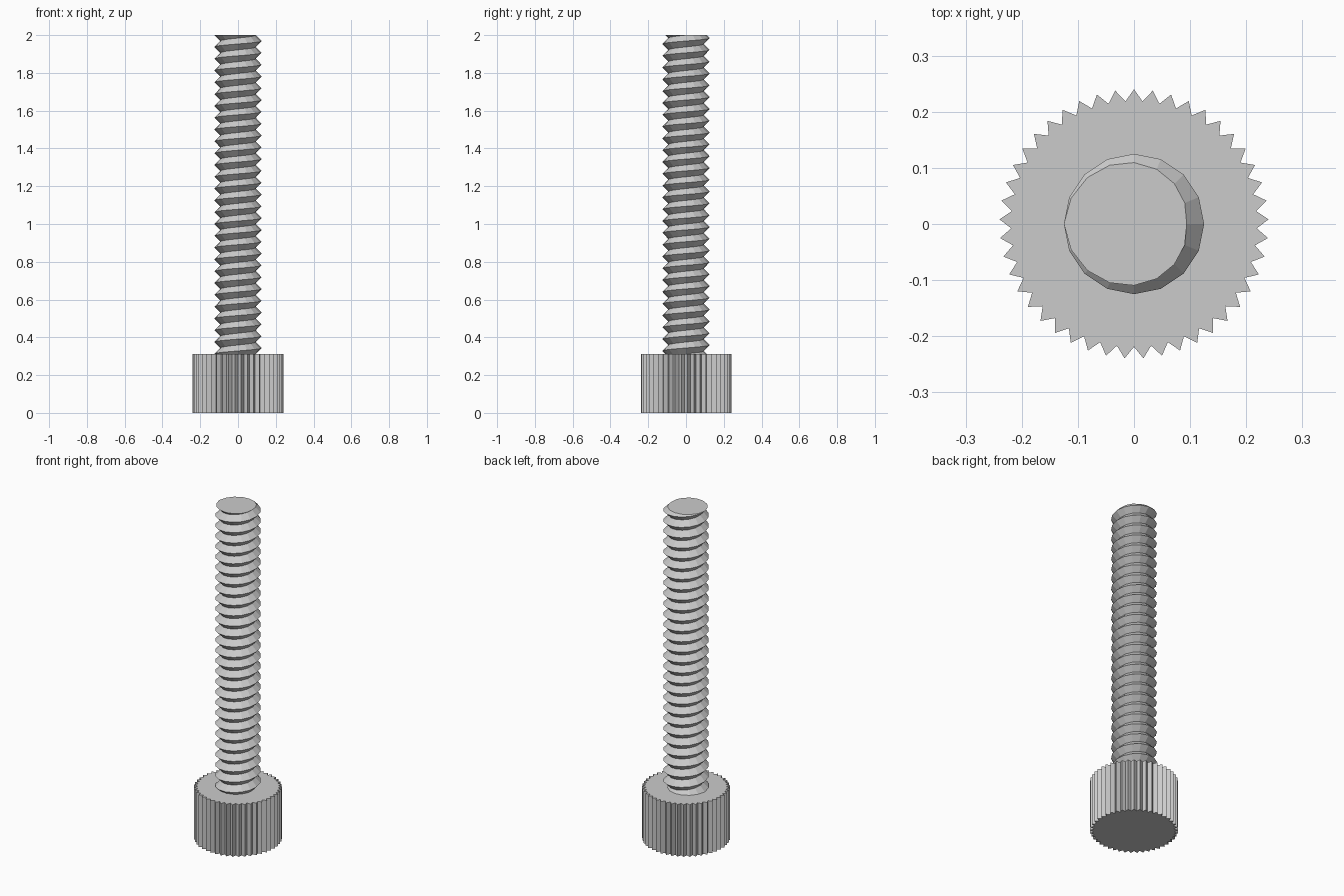
import bpy
import bmesh
from math import sin, cos, pi

if "Cube" in bpy.data.objects:
    bpy.data.objects.remove(bpy.data.objects["Cube"], do_unlink=True)

HEIGHT = 2.0
HEAD_TOP = 0.3125
TEETH = 45
TIP_R, VALLEY_R = 0.24, 0.219
CREST_R, ROOT_R = 0.125, 0.094
PITCH = 0.0625
SIDES = 16

steel = bpy.data.materials.new("grey_steel")
steel.use_nodes = True
steel.diffuse_color = (0.6, 0.6, 0.6, 1)
steel.node_tree.nodes["Principled BSDF"].inputs["Base Color"].default_value = (0.6, 0.6, 0.6, 1)


def finish(bm, name):
    bmesh.ops.recalc_face_normals(bm, faces=bm.faces)
    mesh = bpy.data.meshes.new(name)
    bm.to_mesh(mesh)
    bm.free()
    mesh.materials.append(steel)
    obj = bpy.data.objects.new(name, mesh)
    bpy.context.collection.objects.link(obj)
    return obj


# Knurled head: star outline pulled up into a prism
bm = bmesh.new()
outline = []
for i in range(TEETH * 2):
    r = VALLEY_R if i % 2 else TIP_R
    a = pi / 2 + pi * i / TEETH
    outline.append(bm.verts.new((r * cos(a), r * sin(a), 0)))
base = bm.faces.new(outline)
top = bmesh.ops.extrude_face_region(bm, geom=[base], use_keep_orig=True)["geom"]
bmesh.ops.translate(bm, vec=(0, 0, HEAD_TOP),
                    verts=[v for v in top if isinstance(v, bmesh.types.BMVert)])
finish(bm, "knurled_head")

# Threaded shank: right-handed V thread, a crest ending at -x on the top plane
bm = bmesh.new()
turns = int((HEIGHT - HEAD_TOP) / PITCH) + 4
start = HEIGHT - (turns - 1.5) * PITCH
rows = []
for i in range(turns * 2 + 1):
    r = ROOT_R if i % 2 else CREST_R
    row = []
    for k in range(SIDES + 1):
        a = 2 * pi * k / SIDES
        z = start + PITCH * (i / 2 + k / SIDES)
        row.append(bm.verts.new((r * cos(a), r * sin(a), z)))
    rows.append(row)
for low, high in zip(rows, rows[1:]):
    for k in range(SIDES):
        bm.faces.new((low[k], low[k + 1], high[k + 1], high[k]))
bmesh.ops.remove_doubles(bm, verts=bm.verts, dist=0.0005)

# Cut both ends level and cap them
for z, direction in ((HEIGHT, 1), (HEAD_TOP - 0.02, -1)):
    bmesh.ops.bisect_plane(bm, geom=bm.verts[:] + bm.edges[:] + bm.faces[:], dist=0.00001,
                           plane_co=(0, 0, z), plane_no=(0, 0, direction), clear_outer=True)
    rim = [e for e in bm.edges if e.is_boundary
           and all(abs(v.co.z - z) < 0.0001 for v in e.verts)]
    bmesh.ops.edgeloop_fill(bm, edges=rim)
finish(bm, "threaded_shank")
